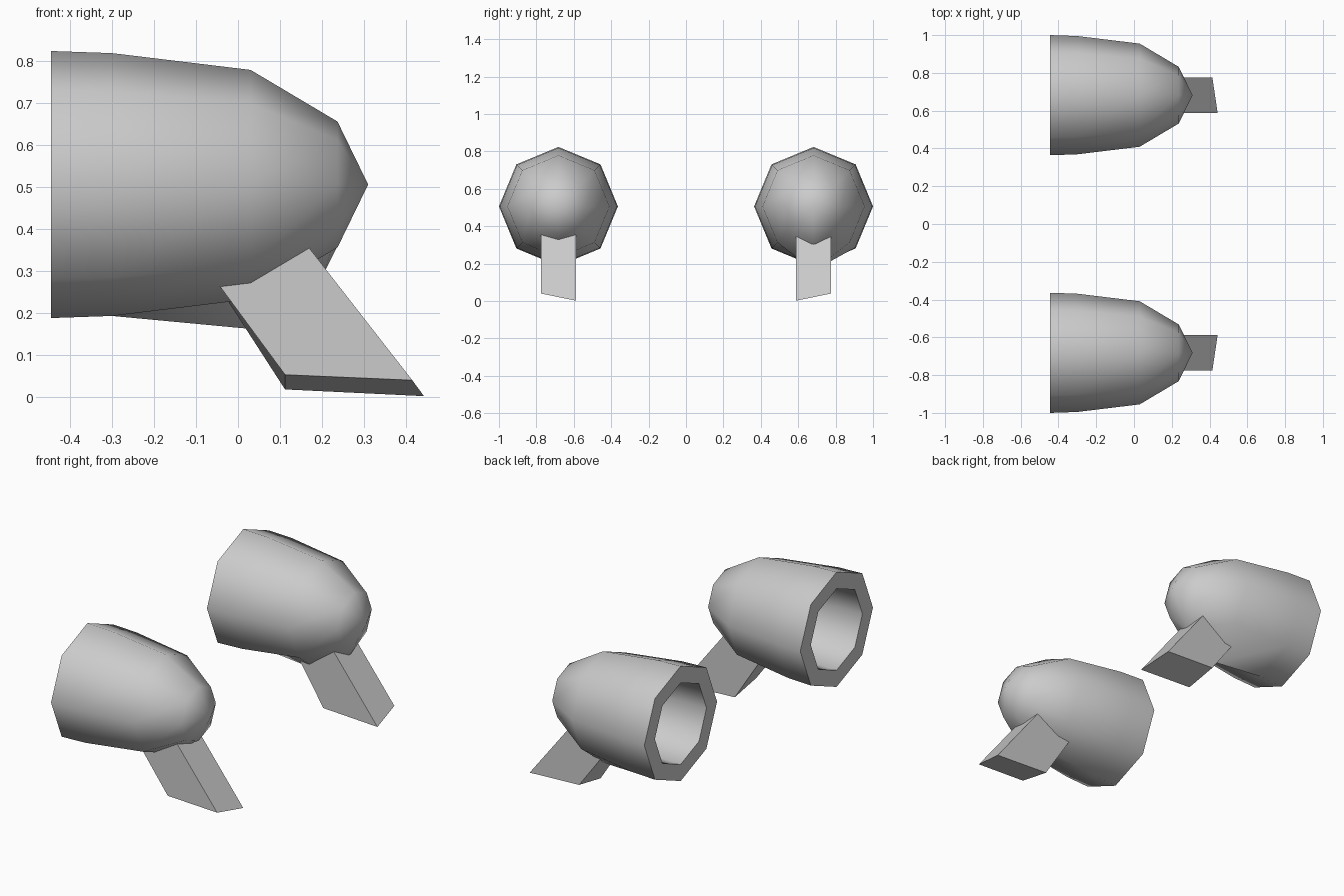
import bpy, bmesh, math

if "Cube" in bpy.data.objects:
    bpy.data.objects.remove(bpy.data.objects["Cube"])

PY, PZ = 0.682, 0.506      # pod axis offset and height
SIDES = 8
# (x, radius) from rim to nose outside, and back from inner nose to rim inside
OUTER = [(-0.445, 0.318), (-0.30, 0.313), (0.03, 0.273), (0.237, 0.15), (0.31, 0)]
INNER = [(-0.445, 0.226), (-0.30, 0.223), (0.01, 0.186), (0.175, 0.09), (0.215, 0)]


def finish(name, bm, smooth):
    bmesh.ops.recalc_face_normals(bm, faces=bm.faces)
    mesh = bpy.data.meshes.new(name)
    bm.to_mesh(mesh)
    bm.free()
    ob = bpy.data.objects.new(name, mesh)
    bpy.context.collection.objects.link(ob)
    if smooth:
        bpy.ops.object.select_all(action='DESELECT')
        ob.select_set(True)
        bpy.context.view_layer.objects.active = ob
        bpy.ops.object.shade_smooth_by_angle(angle=math.radians(60))
    return ob


def ring(bm, x, r, cy):
    if r == 0:
        return [bm.verts.new((x, cy, PZ))]
    return [bm.verts.new((x, cy + r * math.sin(a), PZ + r * math.cos(a)))
            for a in (2 * math.pi * i / SIDES for i in range(SIDES))]


def bridge(bm, a, b):
    for i in range(SIDES):
        j = (i + 1) % SIDES
        if len(b) == 1:
            bm.faces.new((a[i], a[j], b[0]))
        else:
            bm.faces.new((a[i], a[j], b[j], b[i]))


def pod(name, cy, dips=()):
    """Hollow octagonal shell; dips move the lowest vertex of chosen rings."""
    bm = bmesh.new()
    outer = [ring(bm, x, r, cy) for x, r in OUTER]
    inner = [ring(bm, x, r, cy) for x, r in INNER]
    for rings in (outer, inner):
        for a, b in zip(rings, rings[1:]):
            bridge(bm, a, b)
    bridge(bm, outer[0], inner[0])          # flat rim
    for k, x, z in dips:
        outer[k][SIDES // 2].co = (x, cy, z)
    finish(name, bm, True)


def strut(name, side):
    """Slanted leg with a foot that is cut lower on the inner side."""
    top = [(-0.07, 0.30), (0.15, 0.38)]
    outer = top + [(0.415, 0.04), (0.112, 0.053)]
    inner = top + [(0.443, 0.002), (0.112, 0.018)]
    bm = bmesh.new()
    o = [bm.verts.new((x, side * 0.775, z)) for x, z in outer]
    n = [bm.verts.new((x, side * 0.587, z)) for x, z in inner]
    bm.faces.new(o)
    bm.faces.new(n)
    for i in range(4):
        j = (i + 1) % 4
        bm.faces.new((o[i], o[j], n[j], n[i]))
    finish(name, bm, False)


# Pods: the rear one has its underside pulled down around the strut
pod("front_pod", -PY)
pod("rear_pod", PY, [(2, 0.02, 0.163), (3, 0.205, 0.295)])

# Struts, mirrored about y = 0
strut("front_strut", -1)
strut("rear_strut", 1)
